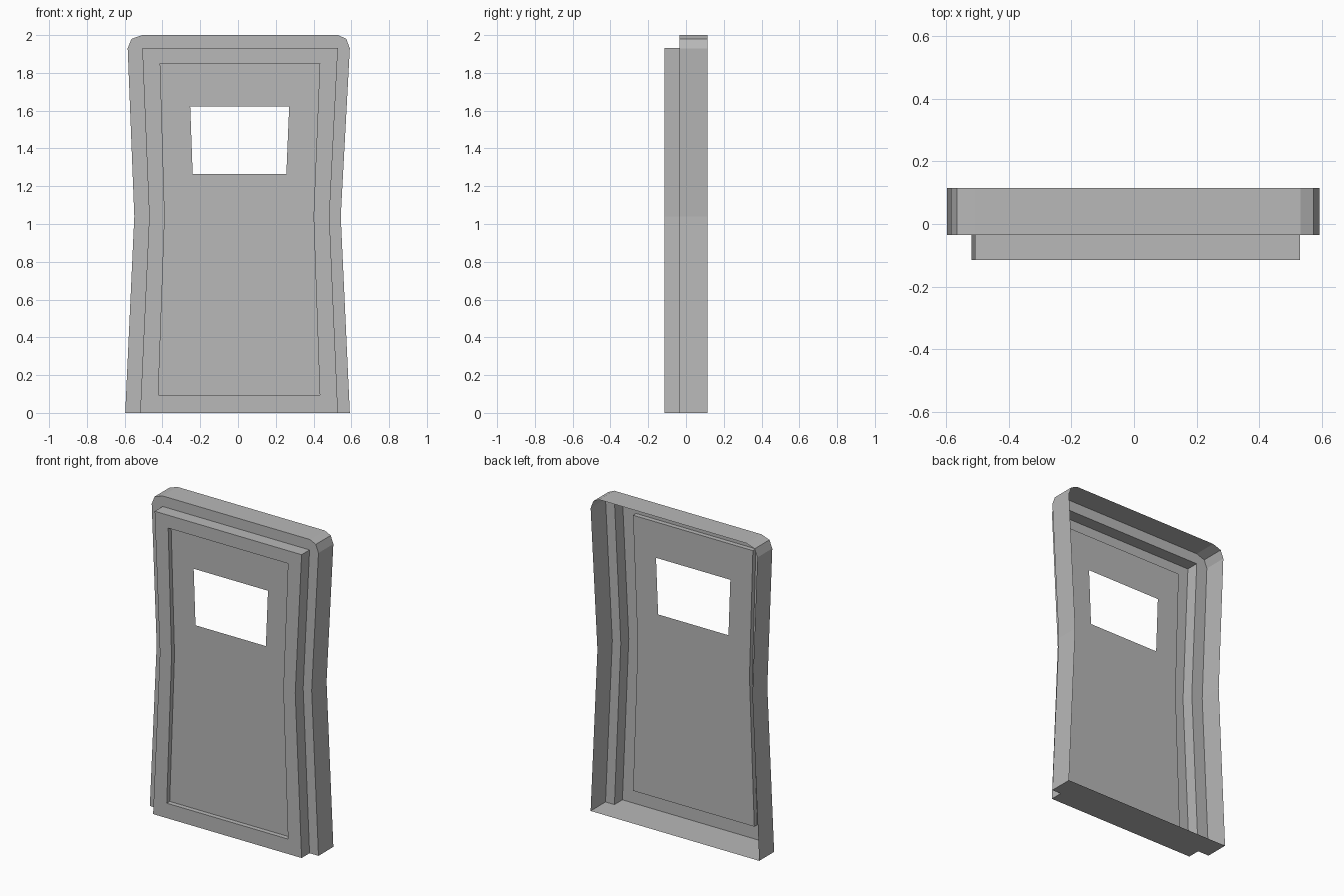
import bpy

default_cube = bpy.data.objects.get("Cube")
if default_cube:
    bpy.data.objects.remove(default_cube, do_unlink=True)

grey = bpy.data.materials.new("plain grey")
grey.use_nodes = True
colour = (0.48, 0.48, 0.48, 1)
grey.diffuse_color = colour
grey.node_tree.nodes["Principled BSDF"].inputs["Base Color"].default_value = colour

# Depths, from the open back to the front
BACK, STEP, PANEL, FRONT = 0.115, -0.035, -0.085, -0.115
WAIST = 1.04

# Outlines as (x, z), starting bottom left and running clockwise
outer = [(-0.597, 0), (-0.549, WAIST), (-0.584, 1.93), (-0.564, 1.98), (-0.507, 2),
         (0.531, 2), (0.573, 1.98), (0.592, 1.93), (0.544, WAIST), (0.592, 0)]
raised = [(-0.518, 0), (-0.47, WAIST), (-0.507, 1.933),
          (0.529, 1.933), (0.484, WAIST), (0.529, 0)]
recess = [(-0.422, 0.095), (-0.388, WAIST), (-0.412, 1.851),
          (0.433, 1.851), (0.4, WAIST), (0.433, 0.095)]
window = [(-0.24, 1.266), (-0.253, 1.623), (0.271, 1.623), (0.256, 1.266)]


def at(outline, y):
    return [(x, y, z) for x, z in outline]


def bridge(a, b):
    """Quads joining two closed loops of equal length."""
    n = len(a)
    return [[b[i], b[(i + 1) % n], a[(i + 1) % n], a[i]] for i in range(n)]


def part(name, faces):
    points = list(dict.fromkeys(p for f in faces for p in f))
    index = {p: i for i, p in enumerate(points)}
    mesh = bpy.data.meshes.new(name)
    mesh.from_pydata(points, [], [[index[p] for p in f] for f in faces])
    mesh.materials.append(grey)
    mesh.update()
    obj = bpy.data.objects.new(name, mesh)
    bpy.context.collection.objects.link(obj)
    return obj


# Outer rim: side walls and floor, plus the flange around the raised frame
rim = at(outer, STEP)
flange = at(raised, STEP) + rim[::-1]
part("outer_rim", bridge(at(outer, BACK), rim) + [flange])

# Raised frame: outer walls, front border and the walls of the recess
border = at(raised, FRONT)
lip = at(recess, FRONT)
inset = at(recess, PANEL)
part("raised_frame", bridge(at(raised, STEP), border) + bridge(border, lip)
     + bridge(lip, inset))

# Recessed panel: lower half, and upper half around the window opening
bl, wl, tl, tr, wr, br = inset
part("recessed_panel", [[br, wr, wl, bl]]
     + bridge([wl, tl, tr, wr], at(window, PANEL)))
